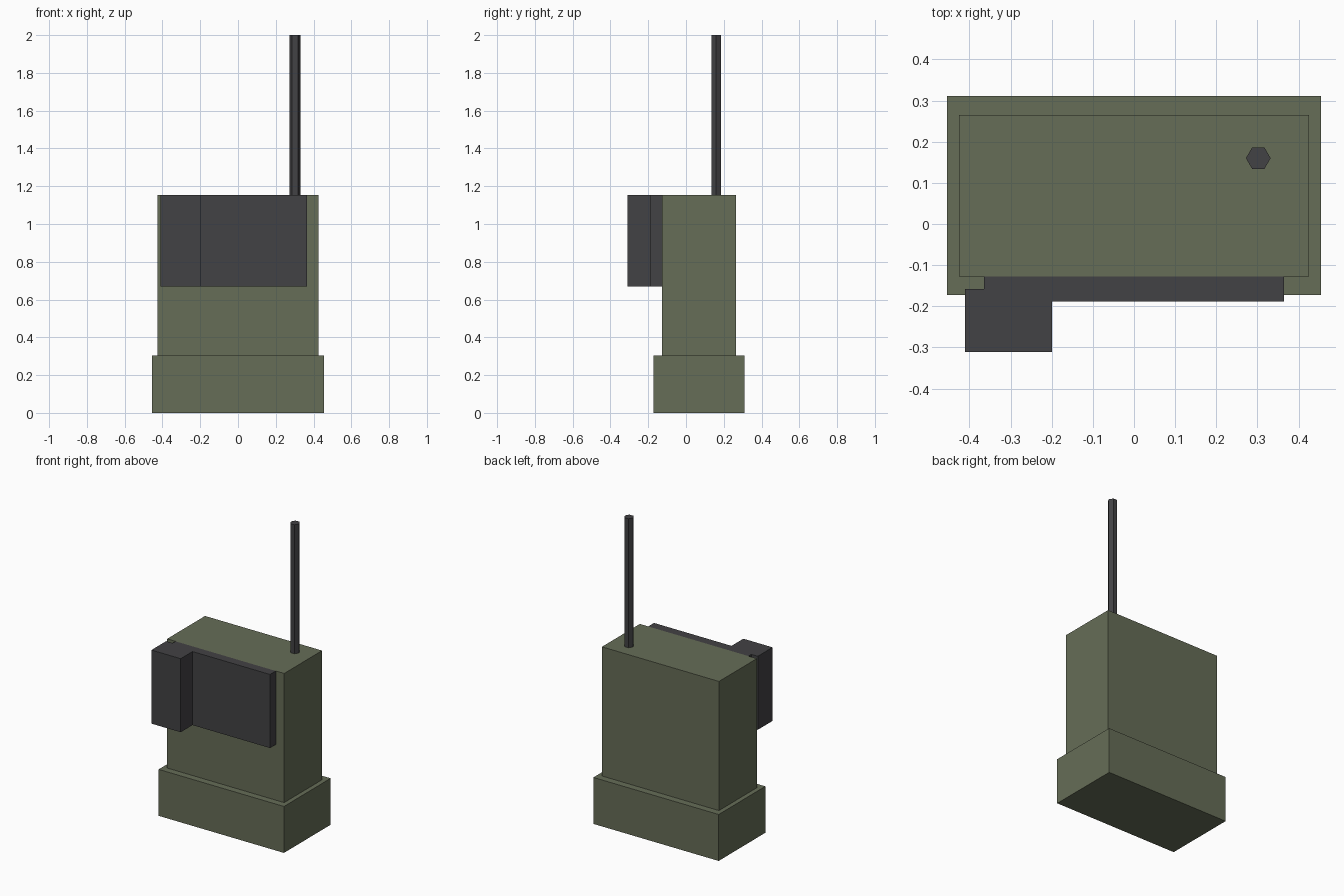
import bpy
import bmesh
from mathutils import Matrix, Vector

if "Cube" in bpy.data.objects:
    bpy.data.objects.remove(bpy.data.objects["Cube"])


def material(name, rgb):
    m = bpy.data.materials.new(name)
    m.diffuse_color = (*rgb, 1)
    m.use_nodes = True
    m.node_tree.nodes["Principled BSDF"].inputs["Base Color"].default_value = m.diffuse_color
    return m


GREEN = material("olive_green", (0.133, 0.153, 0.095))
DARK = material("dark_grey", (0.055, 0.054, 0.058))


def finish(name, bm, mat):
    mesh = bpy.data.meshes.new(name)
    bm.to_mesh(mesh)
    bm.free()
    mesh.materials.append(mat)
    obj = bpy.data.objects.new(name, mesh)
    bpy.context.collection.objects.link(obj)
    return obj


def box(name, low, high, mat):
    low, high = Vector(low), Vector(high)
    bm = bmesh.new()
    bmesh.ops.create_cube(bm, size=1)
    bmesh.ops.scale(bm, vec=high - low, verts=bm.verts)
    bmesh.ops.translate(bm, vec=(low + high) / 2, verts=bm.verts)
    return finish(name, bm, mat)


def rod(name, x, y, z0, z1, radius, sides, mat):
    bm = bmesh.new()
    bmesh.ops.create_cone(bm, cap_ends=True, segments=sides,
                          radius1=radius, radius2=radius, depth=z1 - z0)
    # turn a corner towards the x axis
    bmesh.ops.rotate(bm, verts=bm.verts, matrix=Matrix.Rotation(1.5707963, 3, 'Z'))
    xmax = max(v.co.x for v in bm.verts)
    if xmax < radius * 0.95:
        bmesh.ops.rotate(bm, verts=bm.verts, matrix=Matrix.Rotation(1.5707963, 3, 'Z'))
    bmesh.ops.translate(bm, vec=(x, y, (z0 + z1) / 2), verts=bm.verts)
    return finish(name, bm, mat)


# Wide foot and main case
box("base", (-0.455, -0.173, 0), (0.455, 0.311, 0.305), GREEN)
box("body", (-0.425, -0.128, 0.305), (0.425, 0.265, 1.153), GREEN)

# Front plate with a deeper block on its left side
box("front_panel", (-0.364, -0.188, 0.67), (0.364, -0.128, 1.153), DARK)
box("side_block", (-0.411, -0.311, 0.67), (-0.199, -0.158, 1.153), DARK)

# Six-sided antenna
rod("antenna", 0.302, 0.16, 1.153, 2.0, 0.03, 6, DARK)
